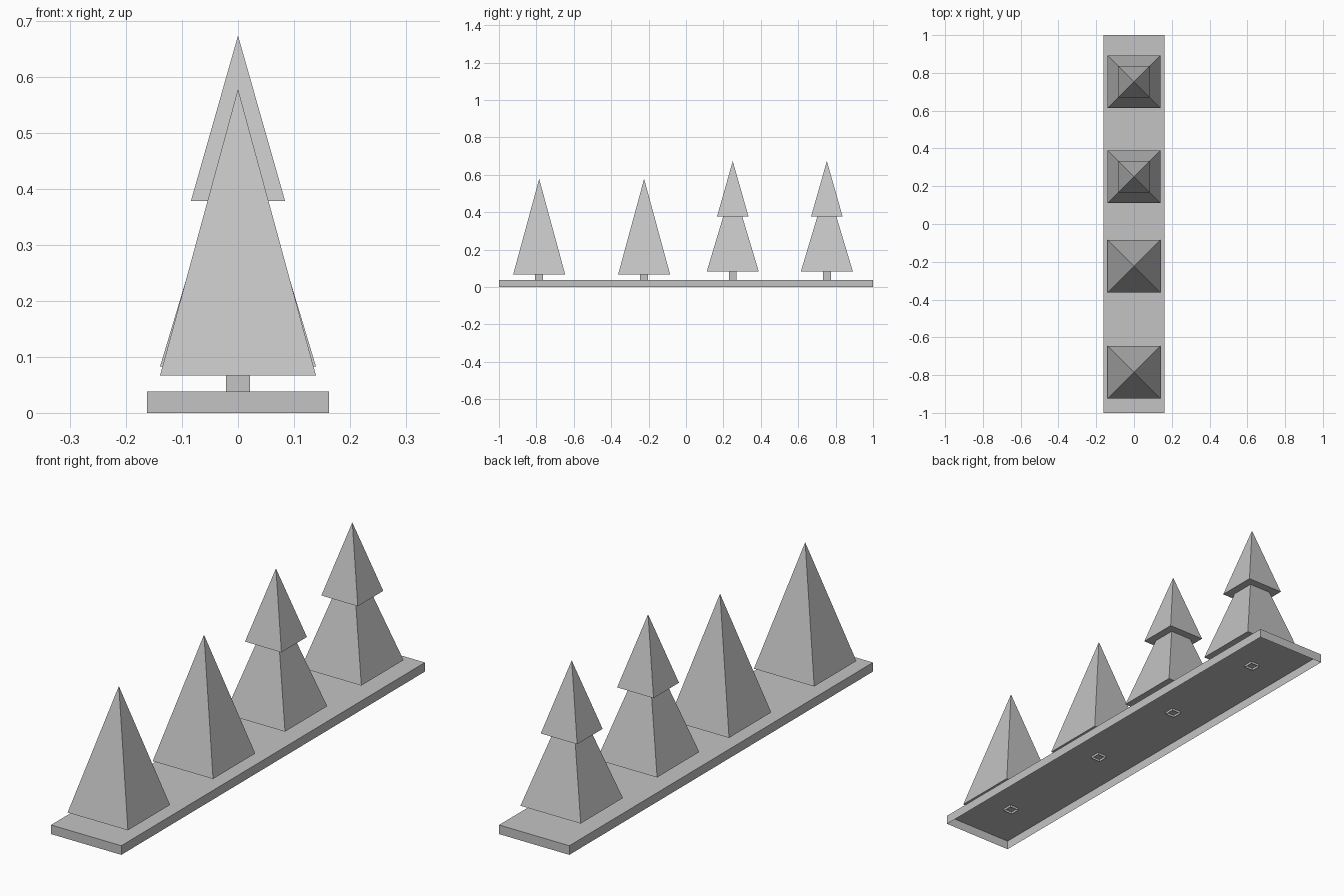
import bpy
import bmesh
from mathutils import Matrix, Vector

cube = bpy.data.objects.get("Cube")
if cube:
    bpy.data.objects.remove(cube, do_unlink=True)

GREY = (0.55, 0.55, 0.55, 1)
grey = bpy.data.materials.new("plain_grey")
grey.use_nodes = True
grey.diffuse_color = GREY
grey.node_tree.nodes["Principled BSDF"].inputs["Base Color"].default_value = GREY


def finish(name, bm):
    mesh = bpy.data.meshes.new(name)
    bm.to_mesh(mesh)
    bm.free()
    mesh.materials.append(grey)
    obj = bpy.data.objects.new(name, mesh)
    bpy.context.collection.objects.link(obj)
    return obj


def open_box(name, y, half_x, half_y, bottom, top):
    """Thin-walled box with no underside."""
    bm = bmesh.new()
    bmesh.ops.create_cube(bm, size=2)
    bmesh.ops.scale(bm, vec=(half_x, half_y, (top - bottom) / 2), verts=bm.verts)
    bmesh.ops.translate(bm, vec=(0, y, (top + bottom) / 2), verts=bm.verts)
    bm.normal_update()
    under = [f for f in bm.faces if f.normal.z < -0.9]
    bmesh.ops.delete(bm, geom=under, context="FACES")
    return finish(name, bm)


def pyramid(name, y, half, bottom, top):
    """Closed four-sided pyramid, square to the axes."""
    bm = bmesh.new()
    place = Matrix.Translation(Vector((0, y, (top + bottom) / 2)))
    turn = Matrix.Rotation(0.785398, 4, "Z")
    bmesh.ops.create_cone(bm, cap_ends=True, segments=4, radius1=half * 2 ** 0.5,
                          radius2=0, depth=top - bottom, matrix=place @ turn)
    return finish(name, bm)


# Hollow base slab
open_box("base", 0, 0.162, 1, 0, 0.038)

# Single-tier trees
for i, y in enumerate((-0.785, -0.224), 1):
    open_box(f"plain_tree_{i}_trunk", y, 0.021, 0.021, 0.028, 0.068)
    pyramid(f"plain_tree_{i}_foliage", y, 0.139, 0.067, 0.578)

# Two-tier trees
for i, y in enumerate((0.25, 0.753), 1):
    open_box(f"tiered_tree_{i}_trunk", y, 0.021, 0.021, 0.028, 0.084)
    pyramid(f"tiered_tree_{i}_lower_foliage", y, 0.139, 0.083, 0.546)
    pyramid(f"tiered_tree_{i}_upper_foliage", y, 0.084, 0.378, 0.673)
